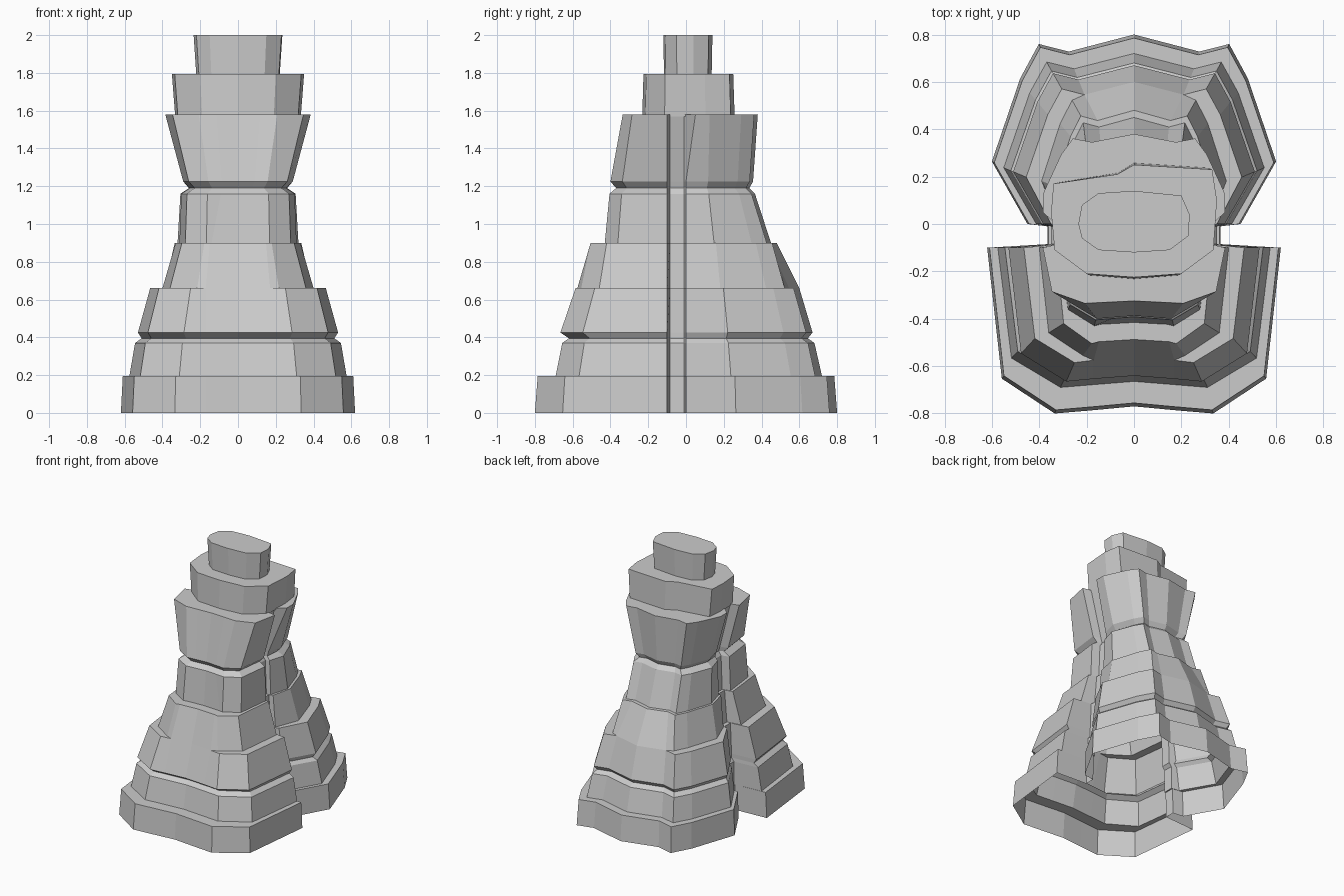
import bpy, bmesh

if "Cube" in bpy.data.objects:
    bpy.data.objects.remove(bpy.data.objects["Cube"])

# Rings: z, front width, front depth, back width, back depth, waist width, panel held from ring below
RINGS = [
    (0.00, .62, .80, .60, .80, .365, 0), (0.195, .61, .785, .59, .785, .36, 0),
    (0.195, .575, .69, .55, .72, .35, 0), (0.37, .545, .655, .52, .68, .35, 0),
    (0.395, .51, .62, .49, .645, .33, 0), (0.425, .53, .665, .51, .67, .33, 0),
    (0.66, .465, .585, .455, .60, .32, 0), (0.66, .40, .555, .39, .55, .29, 1),
    (0.90, .33, .505, .335, .48, .27, 0), (0.90, .31, .43, .32, .45, .25, 0),
    (1.16, .30, .405, .305, .365, .24, 0), (1.19, .255, .37, .26, .335, .22, 0),
    (1.225, .29, .40, .29, .355, .23, 0), (1.58, .385, .335, .385, .38, .32, 0),
]


def half_outline(z, wf, df, wb, db, waist):
    """Right half of the pinched outline, front centre to back centre."""
    front = [(0, .957), (.3, .98), (.54, 1), (.9, .79), (1, 0)]
    back = [(1, .33), (.8, .77), (.67, .95), (.46, .91), (0, 1)]
    pts = [(u * wf, -.1 - (df - .1) * v) for u, v in front]
    if z < 1:
        pts[1] = (min(.17, .45 * wf), pts[1][1])
    pts += [(waist, -.085), (waist, -.01)]
    flare = z > 1.5
    pts.append((wb, .05) if flare else (max(.75 * wb, waist + .03), 0))
    pts += [(u * wb, v * db) for u, v in back]
    return pts


def full(half):
    return half + [(-x, y) for x, y in reversed(half[1:-1])]


def loft(name, rings):
    """Skin closed rings given as (z or list of z, outline); open below, capped above."""
    bm = bmesh.new()
    loops = [[bm.verts.new((x, y, z)) for x, y in pts] for z, pts in rings]
    n = len(loops[0])
    for a, b in zip(loops, loops[1:]):
        for i in range(n):
            j = (i + 1) % n
            bm.faces.new((a[i], a[j], b[j], b[i]))
    bm.faces.new(loops[-1])
    bmesh.ops.remove_doubles(bm, verts=bm.verts, dist=.0005)
    bmesh.ops.recalc_face_normals(bm, faces=bm.faces)
    me = bpy.data.meshes.new(name)
    bm.to_mesh(me)
    bm.free()
    ob = bpy.data.objects.new(name, me)
    bpy.context.collection.objects.link(ob)
    return ob


# Tiered lower body, pinched between front and back halves
rings, previous = [], None
for z, wf, df, wb, db, waist, held in RINGS:
    half = half_outline(z, wf, df, wb, db, waist)
    if held:
        for i in (0, 1, 11, 12):
            half[i] = previous[i]
    previous = half
    rings.append((z, full(half)))
loft("tiered_body", rings)

# Upper collar, slightly uneven at the back
collar = [(0, -.225), (.2, -.21), (.335, -.11), (.35, .1), (.33, .23), (0, .25),
          (-.07, .21), (-.34, .17), (-.35, .05), (-.335, -.11), (-.2, -.21)]
low = [(x * .95, y * 1.03) for x, y in collar]
loft("collar", [(1.57, low), (1.795, collar)])

# Top block
top = [(0, -.12), (.15, -.11), (.23, -.05), (.235, .04), (.2, .12), (0, .14),
       (-.15, .13), (-.22, .08), (-.235, 0), (-.22, -.06), (-.15, -.11)]
loft("top_block", [(1.79, [(x * .94, y * .97) for x, y in top]), (2.0, top)])
